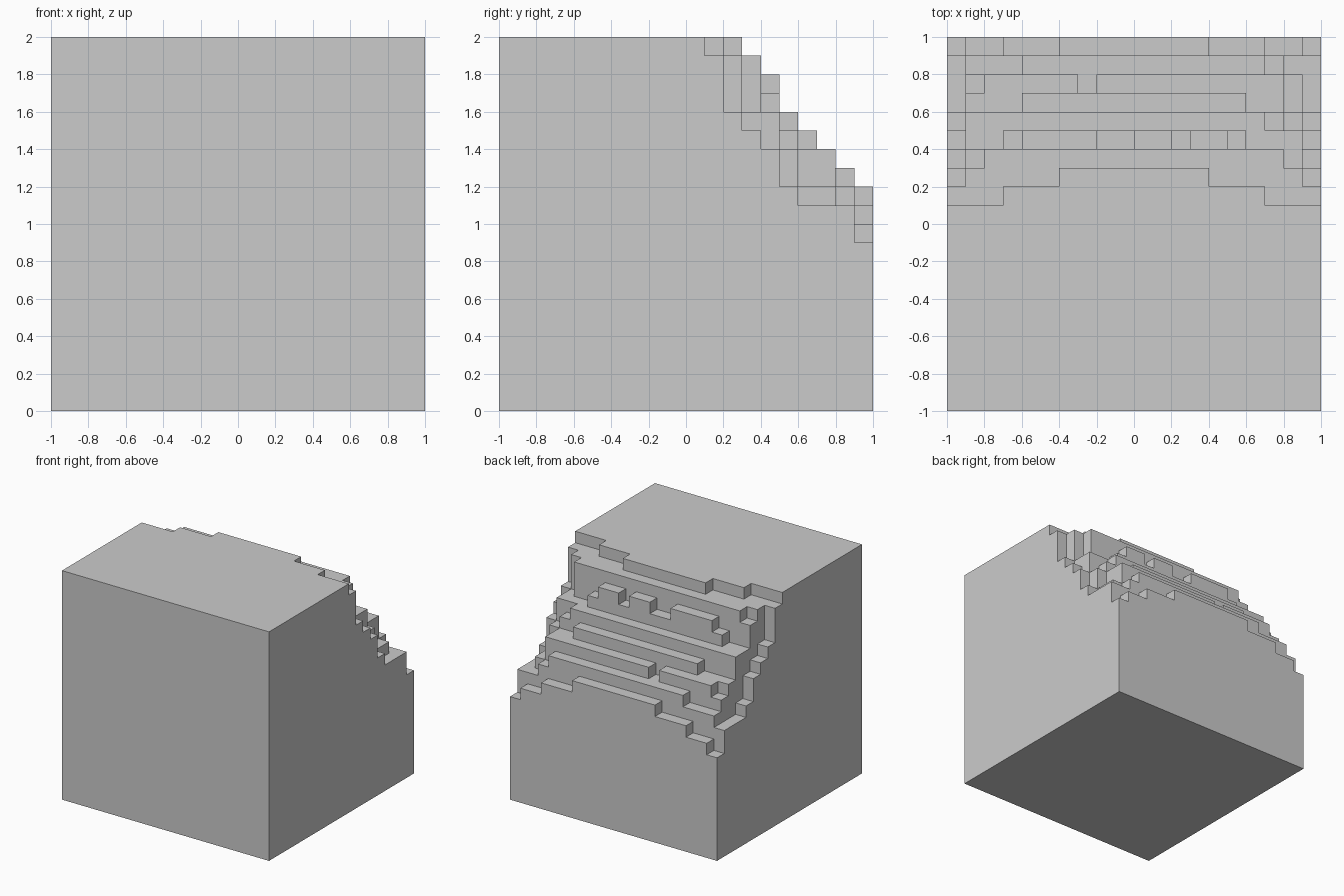
import bpy, bmesh

if "Cube" in bpy.data.objects:
    bpy.data.objects.remove(bpy.data.objects["Cube"])

N = 20          # cells per side
S = 0.1         # cell size

# Each step: (x0, x1, z_top, y_end) in tenths: inside x0..x1 the solid
# reaches back to y_end for everything below z_top.
STEPS = [
    # top lip
    (-10, 10, 20, 1), (-7, 7, 20, 2), (-4, 4, 20, 3),
    # upper wall
    (-10, 10, 19, 2), (-9, 9, 19, 3), (-8, 8, 19, 4),
    (-9, -8, 18, 4),
    # small knobs on the wall
    (-6, -2, 18, 5), (0, 2, 18, 5), (3, 5, 18, 5), (-7, 6, 17, 5),
    # middle ledges
    (-10, 10, 16, 3), (-9, 9, 16, 5), (-9, 7, 16, 6),
    (-10, 10, 15, 4), (7, 8, 15, 6), (-6, 6, 15, 7),
    (-10, 10, 14, 5), (8, 9, 14, 6), (-9, 8, 14, 7),
    (-8, -3, 14, 8), (-2, 8, 14, 8),
    # lower ledges
    (-9, 8, 13, 8), (-6, 7, 13, 9),
    (-10, 10, 12, 6), (-9, 9, 12, 8), (-9, 8, 12, 9), (-4, 4, 12, 10),
    (-10, 10, 11, 9), (-7, 7, 11, 10),
    (-9, 9, 10, 10), (-10, 10, 9, 10),
]

# height of every grid cell
height = [[0] * N for _ in range(N)]
for x0, x1, z, y in STEPS:
    for i in range(x0 + 10, x1 + 10):
        for j in range(y + 10):
            height[i][j] = max(height[i][j], z)


def h(i, j):
    return height[i][j] if 0 <= i < N and 0 <= j < N else 0


bm = bmesh.new()


def quad(*pts):
    bm.faces.new([bm.verts.new((p[0] * S - 1, p[1] * S - 1, p[2] * S)) for p in pts])


# top, bottom and exposed side faces of each cell
for i in range(N):
    for j in range(N):
        t = h(i, j)
        ring = [(i, j), (i + 1, j), (i + 1, j + 1), (i, j + 1)]
        quad(*[(x, y, t) for x, y in ring])
        quad(*[(x, y, 0) for x, y in reversed(ring)])
        for k, (di, dj) in enumerate([(0, -1), (1, 0), (0, 1), (-1, 0)]):
            a, b = ring[k], ring[(k + 1) % 4]
            for z in range(h(i + di, j + dj), t):
                quad((*a, z), (*b, z), (*b, z + 1), (*a, z + 1))

bmesh.ops.remove_doubles(bm, verts=bm.verts[:], dist=0.001)
bmesh.ops.dissolve_limit(bm, angle_limit=0.02, verts=bm.verts[:], edges=bm.edges[:])
mesh = bpy.data.meshes.new("stepped_block")
bm.to_mesh(mesh)
bm.free()
bpy.context.collection.objects.link(bpy.data.objects.new("stepped_block", mesh))
